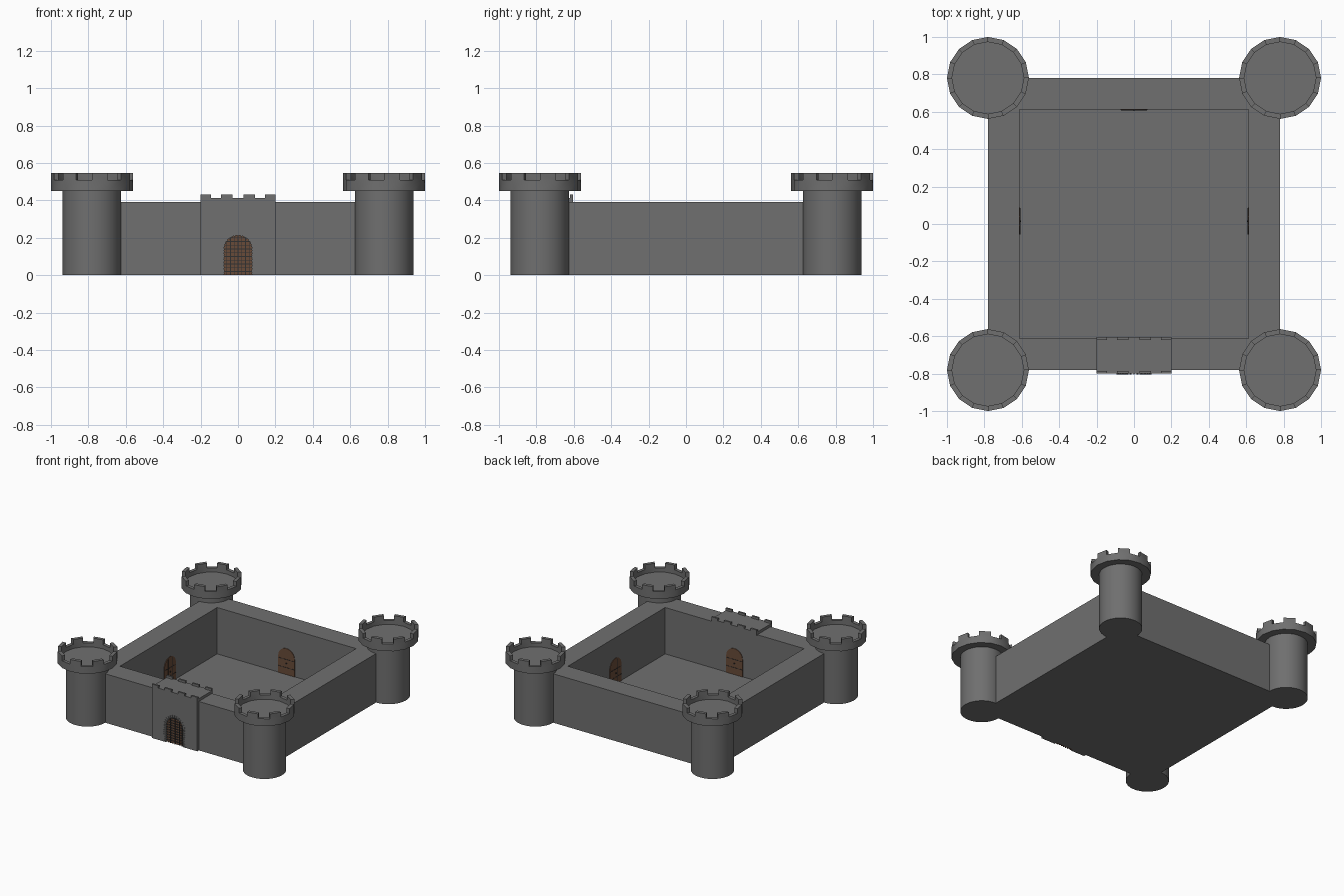
import bpy, bmesh
from math import pi, sin, cos, sqrt
from mathutils import Matrix, Vector

if "Cube" in bpy.data.objects:
    bpy.data.objects.remove(bpy.data.objects["Cube"])


def material(name, rgb):
    m = bpy.data.materials.new(name)
    m.diffuse_color = (*rgb, 1)
    m.use_nodes = True
    m.node_tree.nodes["Principled BSDF"].inputs["Base Color"].default_value = m.diffuse_color
    return m


STONE = material("dark_stone", (0.16, 0.16, 0.16))
WOOD = material("wood", (0.14, 0.07, 0.04))
IRON = material("iron", (0.03, 0.03, 0.03))


def finish(name, bm, mat=STONE, smooth=False):
    bmesh.ops.recalc_face_normals(bm, faces=bm.faces)
    me = bpy.data.meshes.new(name)
    bm.to_mesh(me)
    bm.free()
    ob = bpy.data.objects.new(name, me)
    bpy.context.collection.objects.link(ob)
    me.materials.append(mat)
    if smooth:
        bpy.ops.object.select_all(action='DESELECT')
        ob.select_set(True)
        bpy.context.view_layer.objects.active = ob
        bpy.ops.object.shade_smooth_by_angle(angle=0.6)
    return ob


def add_box(bm, lo, hi, turn=0):
    lo, hi = Vector(lo), Vector(hi)
    mat = Matrix.Translation((lo + hi) / 2) @ Matrix.Rotation(turn, 4, 'Y')
    bmesh.ops.create_cube(bm, size=1, matrix=mat @ Matrix.Diagonal((*(hi - lo), 1)))


def extrude_profile(bm, pts, y0, y1):
    f = bm.faces.new([bm.verts.new((x, y0, z)) for x, z in pts])
    out = bmesh.ops.extrude_face_region(bm, geom=[f])
    verts = [v for v in out['geom'] if isinstance(v, bmesh.types.BMVert)]
    bmesh.ops.translate(bm, verts=verts, vec=(0, y1 - y0, 0))


def arch(r, spring, n=16):
    return ([(r, 0)] + [(r * cos(pi * i / n), spring + r * sin(pi * i / n))
                        for i in range(n + 1)] + [(-r, 0)])


# Curtain walls with sunken courtyard: nested square loops bridged together
bm = bmesh.new()
loops = [[bm.verts.new((sx * r, sy * r, z)) for sx, sy in ((-1, -1), (1, -1), (1, 1), (-1, 1))]
         for r, z in ((0.78, 0), (0.78, 0.39), (0.613, 0.39), (0.613, 0.02))]
for a, b in zip(loops, loops[1:]):
    for i in range(4):
        j = (i + 1) % 4
        bm.faces.new((a[i], a[j], b[j], b[i]))
bm.faces.new(loops[0])
bm.faces.new(loops[-1])
finish("curtain_walls", bm)


# Corner towers: shaft plus 16-sided crown with 8 merlons
def tower(x, y):
    bm = bmesh.new()
    bmesh.ops.create_cone(bm, cap_ends=True, segments=32, radius1=0.156, radius2=0.156,
                          depth=0.46, matrix=Matrix.Translation((0, 0, 0.23)))
    n = 16
    levels = [(0.15, 0.45), (0.219, 0.45), (0.219, 0.508), (0.192, 0.508), (0.192, 0.475)]
    rings = [[bm.verts.new((r * cos(2 * pi * i / n), r * sin(2 * pi * i / n), z))
              for i in range(n)] for r, z in levels]
    merlons = []
    for k in range(len(rings) - 1):
        for i in range(n):
            j = (i + 1) % n
            f = bm.faces.new((rings[k][i], rings[k][j], rings[k + 1][j], rings[k + 1][i]))
            if k == 2 and i % 2 == 0:
                merlons.append(f)
    bm.faces.new(rings[-1])
    for f in bmesh.ops.extrude_discrete_faces(bm, faces=merlons)['faces']:
        bmesh.ops.translate(bm, verts=f.verts, vec=(0, 0, 0.038))
    finish("tower", bm, smooth=True).location = (x, y, 0)


for sx in (-1, 1):
    for sy in (-1, 1):
        tower(sx * 0.781, sy * 0.781)

# Gatehouse: front slab with arched opening, roof slab, merlons
R, SPRING = 0.076, 0.137
bm = bmesh.new()
extrude_profile(bm, [(-0.2, 0), (-0.2, 0.412), (0.2, 0.412), (0.2, 0)] + arch(R, SPRING),
                -0.80, -0.775)
add_box(bm, (-0.2, -0.776, 0.385), (0.2, -0.605, 0.412))
for x0, x1 in ((-0.2, -0.145), (-0.09, -0.03), (0.03, 0.09), (0.145, 0.2)):
    for y0, y1 in ((-0.80, -0.785), (-0.62, -0.605)):
        add_box(bm, (x0, y0, 0.41), (x1, y1, 0.43))
finish("gatehouse", bm)

# Wooden gate behind the portcullis
bm = bmesh.new()
extrude_profile(bm, arch(R, SPRING), -0.788, -0.778)
finish("gate_door", bm, WOOD)

# Portcullis bars clipped to the arch
bm = bmesh.new()
b = 0.002
for i in range(-3, 4):
    x = i * 0.02
    add_box(bm, (x - b, -0.796, 0), (x + b, -0.791, SPRING + sqrt(R * R - x * x)))
for i in range(1, 11):
    z = i * 0.02
    w = R if z < SPRING else sqrt(max(R * R - (z - SPRING) ** 2, 0))
    add_box(bm, (-w, -0.794, z - b), (w, -0.789, z + b))
finish("portcullis", bm, IRON)

# Small edging stones around the arch
bm = bmesh.new()


def stone(x, z, turn):
    add_box(bm, (x - 0.011, -0.805, z - 0.003), (x + 0.011, -0.793, z + 0.003), turn)


for i in range(8):
    for s in (-1, 1):
        stone(s * 0.083, 0.01 + i * 0.0165, 0)
for i in range(15):
    a = pi * i / 14
    stone(0.083 * cos(a), SPRING + 0.083 * sin(a), -a)
finish("arch_stones", bm)


# Courtyard doors: arched wooden leaf, plank seams, cross bands and handle
def courtyard_door(angle, shift):
    place = (Matrix.Rotation(angle, 4, 'Z') @ Matrix.Translation((shift, 0.613, 0.02)))
    leaf = bmesh.new()
    extrude_profile(leaf, arch(0.072, 0.135), -0.004, 0.002)
    finish("courtyard_door", leaf, WOOD).matrix_world = place
    trim = bmesh.new()
    for z in (0.055, 0.12):
        add_box(trim, (-0.07, -0.0055, z - 0.002), (0.07, -0.003, z + 0.002))
    for x in (-0.024, 0.024):
        add_box(trim, (x - 0.001, -0.005, 0), (x + 0.001, -0.003, 0.195))
    add_box(trim, (-0.004, -0.01, 0.084), (0.004, -0.003, 0.092))
    finish("door_bands", trim, IRON).matrix_world = place


for angle, shift in ((0, 0), (pi / 2, 0.015), (pi, 0), (-pi / 2, -0.015)):
    courtyard_door(angle, shift)
